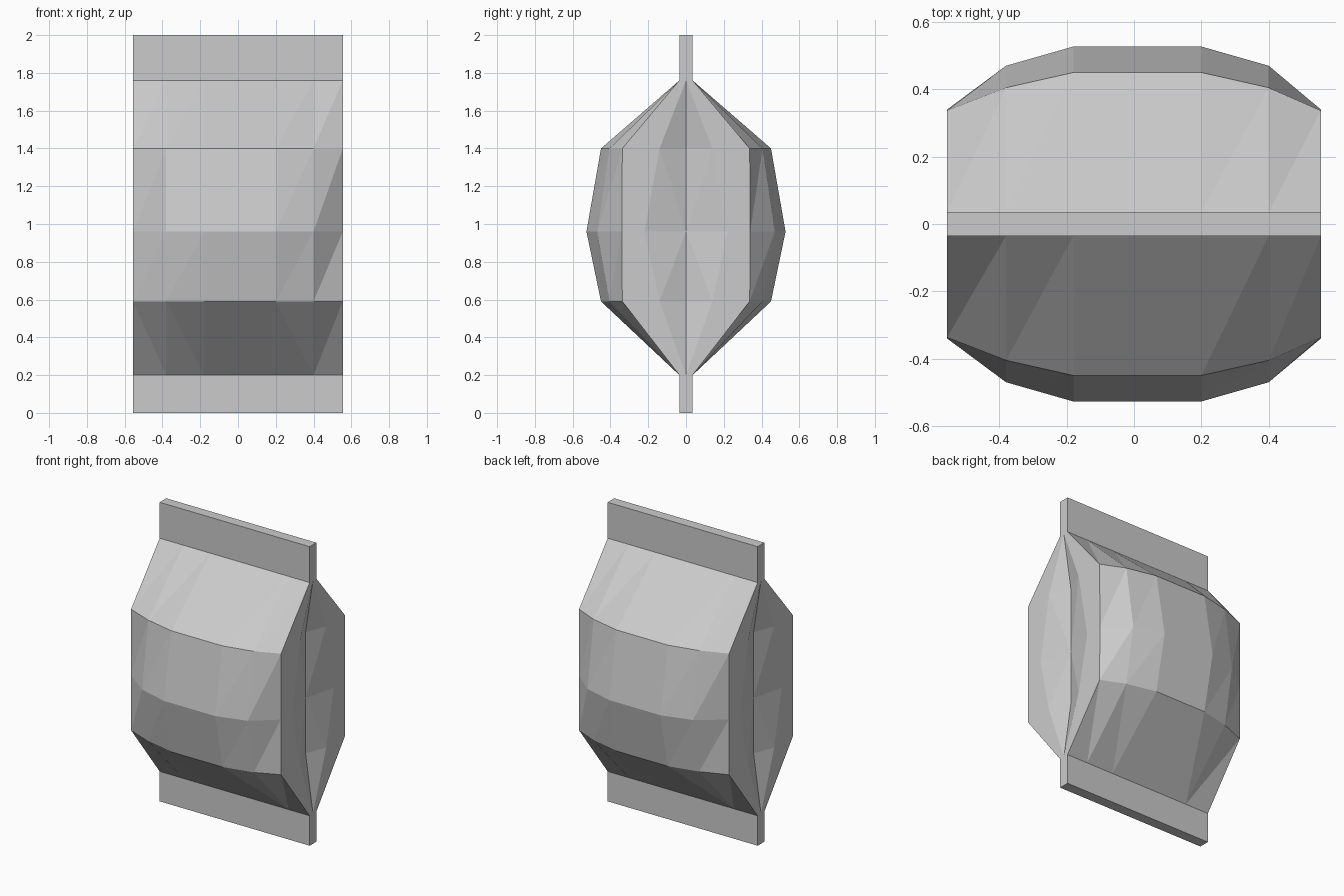
import bpy
import bmesh

cube = bpy.data.objects.get("Cube")
if cube:
    bpy.data.objects.remove(cube, do_unlink=True)

foil = bpy.data.materials.new("plain_grey_foil")
foil.use_nodes = True
GREY = (0.6, 0.6, 0.6, 1)
foil.diffuse_color = GREY
foil.node_tree.nodes["Principled BSDF"].inputs["Base Color"].default_value = GREY

HALF_WIDTH, HALF_SEAL = 0.555, 0.035
BOTTOM, TOP = 0.2, 1.76
COLUMNS = [-HALF_WIDTH, -0.38, -0.18, 0.2, 0.4, HALF_WIDTH]
LEVELS = [BOTTOM, 0.59, 0.96, 1.4, TOP]
# Bulge of the panel across its width, at the shoulders and at the belly
SHOULDER = [0.337, 0.405, 0.45, 0.45, 0.405, 0.337]
BELLY = [0.34, 0.47, 0.527, 0.527, 0.47, 0.34]
SEAL = [HALF_SEAL] * len(COLUMNS)
DEPTHS = [SEAL, SHOULDER, BELLY, SHOULDER, SEAL]


def add_object(name, bm):
    mesh = bpy.data.meshes.new(name)
    bm.to_mesh(mesh)
    bm.free()
    mesh.materials.append(foil)
    obj = bpy.data.objects.new(name, mesh)
    bpy.context.collection.objects.link(obj)
    return obj


def add_grid(bm, rows, rising):
    """Join rows of points with triangles; rising(r, c) picks the diagonal."""
    grid = [[bm.verts.new(p) for p in row] for row in rows]
    for r in range(len(grid) - 1):
        for c in range(len(grid[0]) - 1):
            a, b = grid[r][c], grid[r][c + 1]
            d, e = grid[r + 1][c], grid[r + 1][c + 1]
            if rising(r, c):
                bm.faces.new((a, b, e))
                bm.faces.new((a, e, d))
            else:
                bm.faces.new((a, b, d))
                bm.faces.new((b, e, d))


def add_panel(bm, side):
    """Bulging front (-1) or back (1) panel."""
    rows = [[(x, side * y, z) for x, y in zip(COLUMNS, depths)]
            for z, depths in zip(LEVELS, DEPTHS)]
    last = len(COLUMNS) - 2
    if side < 0:
        add_grid(bm, rows, lambda r, c: r > 0 or c == last)
    else:
        add_grid(bm, rows, lambda r, c: r == 0 and c > 0)


def add_gusset(bm, side):
    """Pleated side wall, with a fold pressed in along the middle."""
    flaps = [0, 0.14, 0.22, 0.14, 0]
    dents = [0, 0.055, 0.055, 0.055, 0.03]
    rows = []
    for z, depths, flap, dent in zip(LEVELS, DEPTHS, flaps, dents):
        edge, x = depths[0], side * HALF_WIDTH
        fold_z = 1.7 if z == TOP else z
        rows.append([(x, -edge, z), (x, -flap, z), (x - side * dent, 0, fold_z),
                     (x, flap, z), (x, edge, z)])
    add_grid(bm, rows, lambda r, c: (r < 2) == (c < 2))


# Pouch: two bulging panels and two pleated sides
bm = bmesh.new()
for side in (-1, 1):
    add_panel(bm, side)
    add_gusset(bm, side)
bmesh.ops.remove_doubles(bm, verts=bm.verts, dist=0.002)
bmesh.ops.dissolve_degenerate(bm, edges=bm.edges, dist=0.0005)
bmesh.ops.recalc_face_normals(bm, faces=bm.faces)
add_object("pouch", bm)

# Flat seals at both ends
for name, low, high in (("bottom_seal", 0, BOTTOM), ("top_seal", TOP, 2)):
    bm = bmesh.new()
    bmesh.ops.create_cube(bm, size=1)
    for v in bm.verts:
        v.co = (v.co.x * 2 * HALF_WIDTH, v.co.y * 2 * HALF_SEAL,
                low if v.co.z < 0 else high)
    add_object(name, bm)
